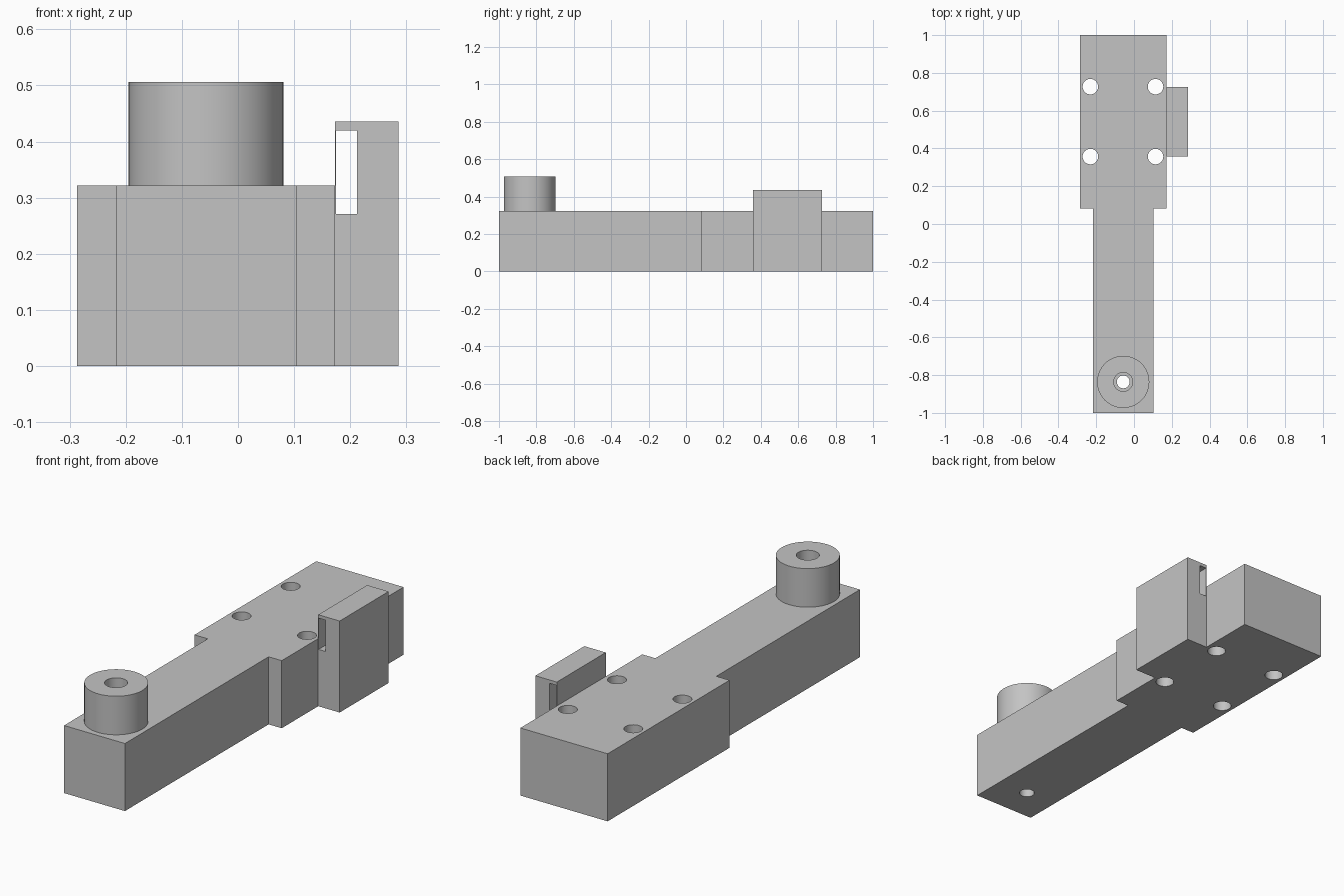
import bpy
import bmesh
from mathutils import Matrix

cube = bpy.data.objects.get("Cube")
if cube:
    bpy.data.objects.remove(cube, do_unlink=True)

grey = bpy.data.materials.new("light grey")
grey.use_nodes = True
grey.diffuse_color = (0.55, 0.55, 0.55, 1)
grey.node_tree.nodes["Principled BSDF"].inputs["Base Color"].default_value = grey.diffuse_color

BODY_TOP = 0.322
PEG_X, PEG_Y, PEG_TOP = -0.057, -0.836, 0.506


def finish(name, bm):
    bmesh.ops.recalc_face_normals(bm, faces=bm.faces[:])
    mesh = bpy.data.meshes.new(name)
    bm.to_mesh(mesh)
    bm.free()
    mesh.materials.append(grey)
    obj = bpy.data.objects.new(name, mesh)
    bpy.context.collection.objects.link(obj)
    return obj


def box(name, x0, x1, y0, y1, z0, z1):
    bm = bmesh.new()
    bmesh.ops.create_cube(bm, size=1)
    bmesh.ops.scale(bm, vec=(x1 - x0, y1 - y0, z1 - z0), verts=bm.verts)
    bmesh.ops.translate(bm, vec=((x0 + x1) / 2, (y0 + y1) / 2, (z0 + z1) / 2), verts=bm.verts)
    return finish(name, bm)


def cylinder(name, x, y, radius, z0, z1):
    bm = bmesh.new()
    bmesh.ops.create_cone(bm, cap_ends=True, segments=64, radius1=radius, radius2=radius,
                          depth=z1 - z0, matrix=Matrix.Translation((x, y, (z0 + z1) / 2)))
    return finish(name, bm)


def prism(name, outline, height):
    bm = bmesh.new()
    face = bm.faces.new([bm.verts.new((x, y, 0)) for x, y in outline])
    top = bmesh.ops.extrude_face_region(bm, geom=[face])["geom"]
    bmesh.ops.translate(bm, vec=(0, 0, height),
                        verts=[v for v in top if isinstance(v, bmesh.types.BMVert)])
    return finish(name, bm)


def cut(target, cutters):
    bpy.context.view_layer.objects.active = target
    for cutter in cutters:
        cutter.hide_render = True
        mod = target.modifiers.new("cut", "BOOLEAN")
        mod.operation = "DIFFERENCE"
        mod.solver = "EXACT"
        mod.object = cutter
        bpy.ops.object.modifier_apply(modifier=mod.name)
        bpy.data.objects.remove(cutter, do_unlink=True)


def smooth(obj):
    bpy.ops.object.select_all(action="DESELECT")
    obj.select_set(True)
    bpy.context.view_layer.objects.active = obj
    bpy.ops.object.shade_smooth_by_angle(angle=0.5)


# Body: narrow arm widening into a mounting block
body = prism("body", [(-0.217, -1), (0.104, -1), (0.104, 0.082), (0.173, 0.082),
                      (0.173, 1), (-0.287, 1), (-0.287, 0.082), (-0.217, 0.082)], BODY_TOP)

# Four mounting holes and the through hole under the peg
holes = [cylinder("hole_cutter", x, y, 0.041, -0.1, 0.6)
         for x in (-0.231, 0.114) for y in (0.357, 0.727)]
holes.append(cylinder("hole_cutter", PEG_X, PEG_Y, 0.034, -0.1, 0.6))
cut(body, holes)
smooth(body)

# Round peg with a wider bore
peg = cylinder("peg", PEG_X, PEG_Y, 0.138, BODY_TOP, PEG_TOP)
cut(peg, [cylinder("bore_cutter", PEG_X, PEG_Y, 0.05, 0.2, 0.6)])
smooth(peg)

# Side block with a slot running front to back
side_block = box("side_block", 0.173, 0.286, 0.357, 0.726, 0, 0.436)
cut(side_block, [box("slot_cutter", 0.175, 0.212, 0.2, 0.9, 0.271, 0.42)])
